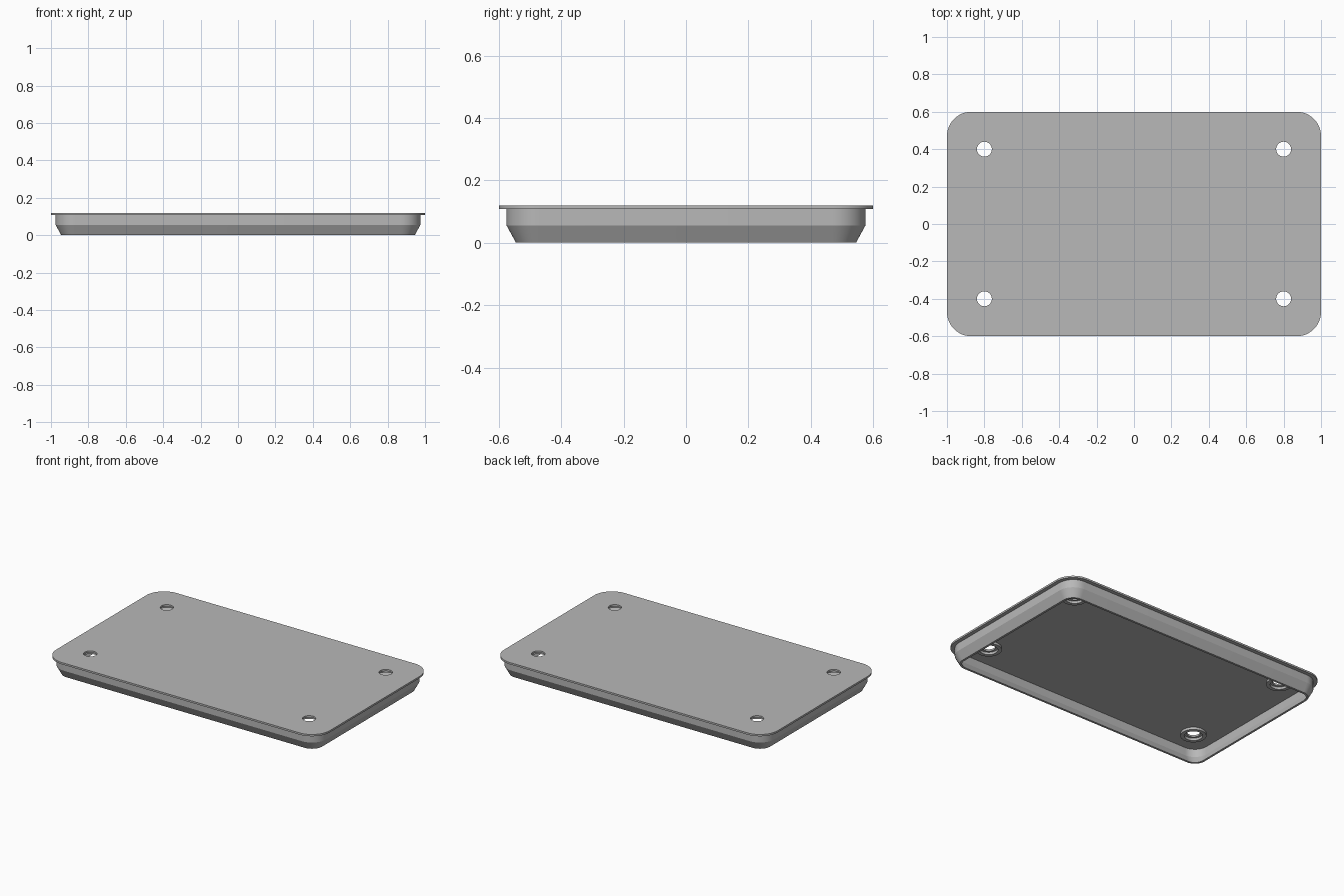
import bpy
import bmesh
from math import cos, sin, pi, radians

cube = bpy.data.objects.get("Cube")
if cube:
    bpy.data.objects.remove(cube, do_unlink=True)

# Overall sizes
HALF_X, HALF_Y, CORNER = 1.0, 0.6, 0.13
TOP, UNDER = 0.12, 0.108
HOLES = [(x, y) for x in (-0.8, 0.8) for y in (-0.4, 0.4)]

grey = bpy.data.materials.new("plain grey")
grey.use_nodes = True
grey.diffuse_color = (0.48, 0.48, 0.48, 1)
grey.node_tree.nodes["Principled BSDF"].inputs["Base Color"].default_value = grey.diffuse_color


def rounded_rect(hx, hy, r, steps=12):
    """Outline points; a circle when hx == hy == r."""
    points = []
    for i, (sx, sy) in enumerate([(1, 1), (-1, 1), (-1, -1), (1, -1)]):
        for k in range(steps + 1):
            a = (i + k / steps) * pi / 2
            points.append((sx * (hx - r) + r * cos(a), sy * (hy - r) + r * sin(a)))
    return points


def finish(obj):
    bpy.ops.object.select_all(action='DESELECT')
    obj.select_set(True)
    bpy.context.view_layer.objects.active = obj
    if obj.type == 'CURVE':
        bpy.ops.object.convert(target='MESH')
    obj = bpy.context.view_layer.objects.active
    obj.data.materials.clear()
    obj.data.materials.append(grey)
    bpy.ops.object.shade_smooth_by_angle(angle=radians(25))


def ring(name, hx, hy, r, profile, centre=(0, 0)):
    """Sweep a closed (inset, z) profile around a rounded outline."""
    bm = bmesh.new()
    loops = []
    for inset, z in profile:
        outline = rounded_rect(hx - inset, hy - inset, r - inset)
        loops.append([bm.verts.new((x, y, z)) for x, y in outline])
    for j, low in enumerate(loops):
        high = loops[(j + 1) % len(loops)]
        for i in range(len(low)):
            n = (i + 1) % len(low)
            bm.faces.new((low[i], low[n], high[n], high[i]))
    bmesh.ops.remove_doubles(bm, verts=bm.verts, dist=1e-5)
    bmesh.ops.recalc_face_normals(bm, faces=bm.faces)
    mesh = bpy.data.meshes.new(name)
    bm.to_mesh(mesh)
    bm.free()
    obj = bpy.data.objects.new(name, mesh)
    obj.location = (*centre, 0)
    bpy.context.collection.objects.link(obj)
    finish(obj)


# Flat top plate with four round holes
curve = bpy.data.curves.new("top_plate", 'CURVE')
curve.dimensions = '2D'
curve.fill_mode = 'BOTH'
curve.extrude = (TOP - UNDER) / 2
outlines = [rounded_rect(HALF_X, HALF_Y, CORNER)]
for hx, hy in HOLES:
    outlines.append([(hx + x, hy + y) for x, y in rounded_rect(0.04, 0.04, 0.04, 8)])
for outline in outlines:
    # drop repeated points where arcs meet
    clean = [p for i, p in enumerate(outline)
             if abs(p[0] - outline[i - 1][0]) + abs(p[1] - outline[i - 1][1]) > 1e-5]
    spline = curve.splines.new('POLY')
    spline.points.add(len(clean) - 1)
    for point, (x, y) in zip(spline.points, clean):
        point.co = (x, y, 0, 1)
    spline.use_cyclic_u = True
plate = bpy.data.objects.new("top_plate", curve)
plate.location.z = (TOP + UNDER) / 2
bpy.context.collection.objects.link(plate)
finish(plate)

# Hollow skirt, upright above and tapered below
ring("skirt", 0.975, 0.575, 0.105,
     [(0, UNDER), (0, 0.055), (0.03, 0), (0.044, 0), (0.015, 0.055), (0.015, UNDER)])

# Raised collars around the holes on the underside
for i, centre in enumerate(HOLES):
    ring(f"hole_collar_{i + 1}", 0.078, 0.078, 0.078,
         [(0, UNDER), (0, 0.092), (0.023, 0.092), (0.023, UNDER)], centre)
